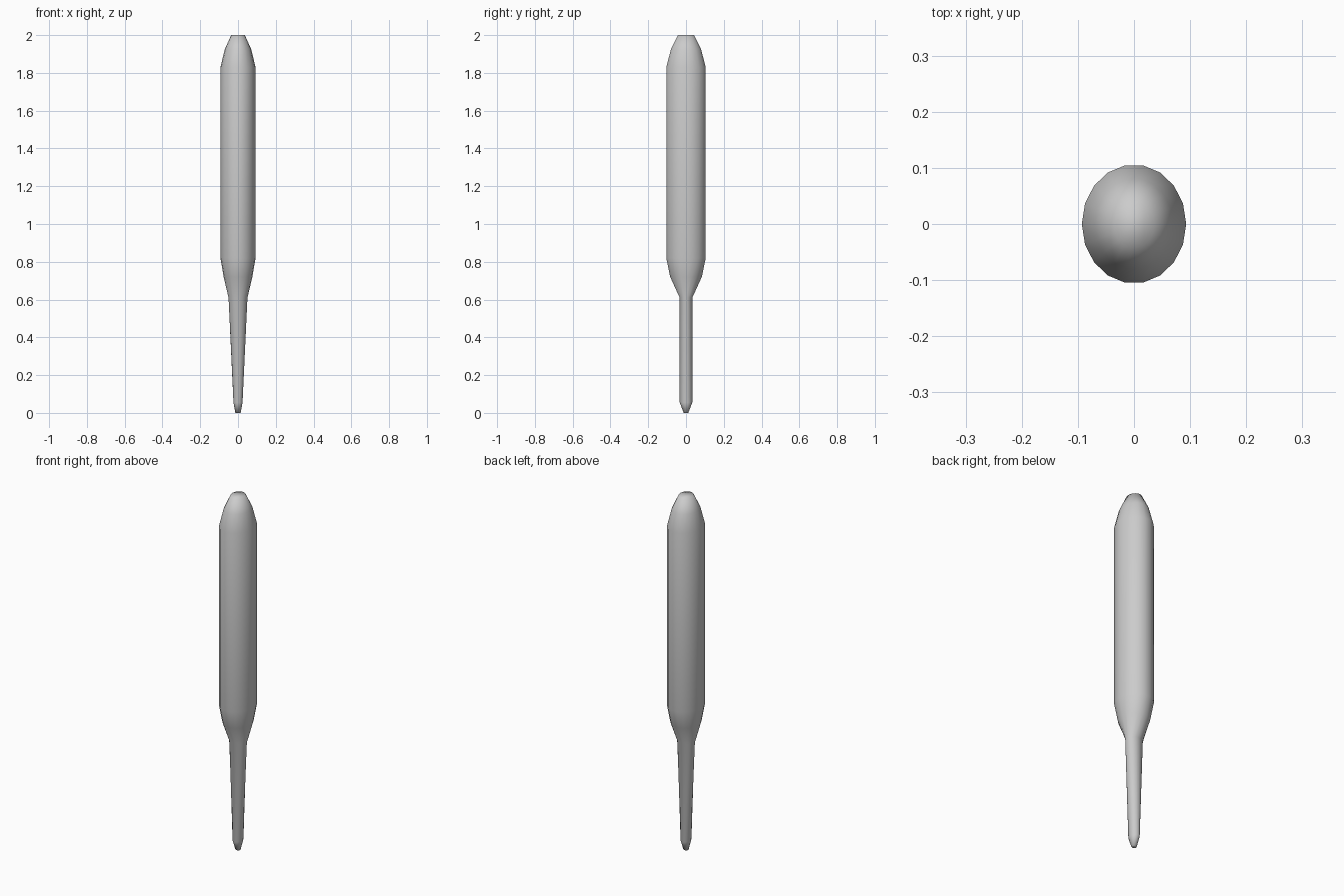
import bpy, bmesh, math

if "Cube" in bpy.data.objects:
    bpy.data.objects.remove(bpy.data.objects["Cube"])

SIDES = 18

def loft(name, sections):
    """Skin elliptical rings (z, rx, ry) into a closed smooth body."""
    bm = bmesh.new()
    rings = []
    for z, rx, ry in sections:
        rings.append([bm.verts.new((rx * math.cos(a), ry * math.sin(a), z))
                      for a in (2 * math.pi * i / SIDES for i in range(SIDES))])
    for lo, hi in zip(rings, rings[1:]):
        for i in range(SIDES):
            j = (i + 1) % SIDES
            bm.faces.new((lo[i], lo[j], hi[j], hi[i]))
    bm.faces.new(rings[0][::-1])
    bm.faces.new(rings[-1])
    for f in bm.faces:
        f.smooth = True
    mesh = bpy.data.meshes.new(name)
    bm.to_mesh(mesh)
    bm.free()
    obj = bpy.data.objects.new(name, mesh)
    bpy.context.collection.objects.link(obj)
    return obj

# Narrow tapered tip, shoulder, long barrel and blunt rounded end in one skin
loft("tapered_handle_body", [
    (0.00, 0.014, 0.012),
    (0.055, 0.024, 0.034),
    (0.61, 0.050, 0.034),
    (0.72, 0.076, 0.085),
    (0.82, 0.093, 0.106),
    (1.83, 0.093, 0.106),
    (1.925, 0.070, 0.081),
    (2.00, 0.036, 0.043),
])
